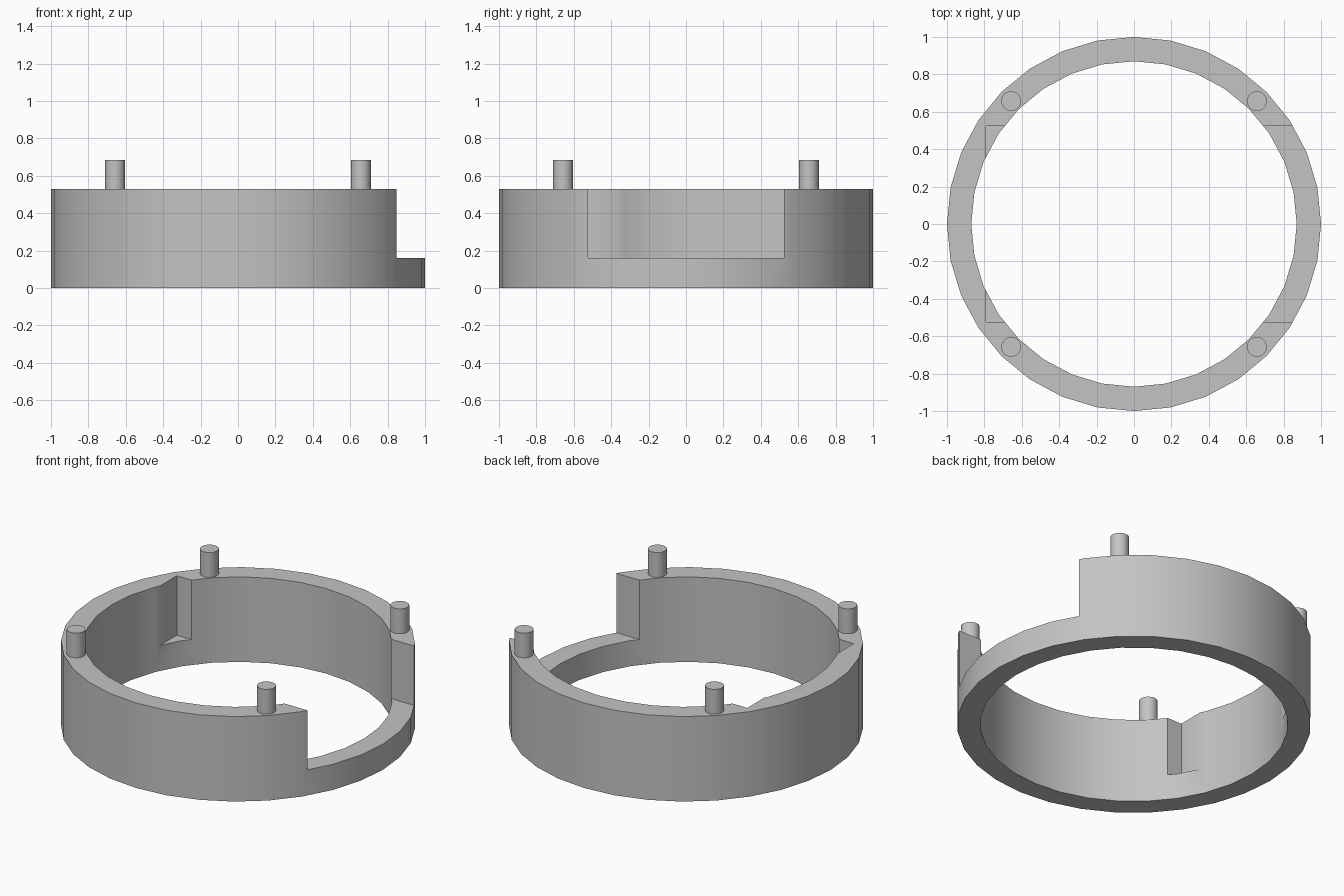
import bpy, bmesh, math

default_cube = bpy.data.objects.get("Cube")
if default_cube:
    bpy.data.objects.remove(default_cube, do_unlink=True)

SIDES = 32
OUTER, INNER, HEIGHT = 1.0, 0.87, 0.53
NOTCH_FLOOR, NOTCH_HALF, NOTCH_BACK = 0.16, 0.525, -0.79
PEG_OFFSET, PEG_RADIUS, PEG_TOP = 0.657, 0.053, 0.685

grey = bpy.data.materials.new("plain grey")
grey.use_nodes = True
grey.diffuse_color = (0.55, 0.55, 0.55, 1)
grey.node_tree.nodes["Principled BSDF"].inputs["Base Color"].default_value = grey.diffuse_color


def activate(obj):
    bpy.ops.object.select_all(action="DESELECT")
    obj.select_set(True)
    bpy.context.view_layer.objects.active = obj


def smooth(obj):
    activate(obj)
    bpy.ops.object.shade_smooth_by_angle(angle=math.radians(30))


# Ring wall: a closed rectangular section swept around z
mesh = bpy.data.meshes.new("ring_wall")
bm = bmesh.new()
section = [(INNER, 0), (OUTER, 0), (OUTER, HEIGHT), (INNER, HEIGHT)]
loops = []
for i in range(SIDES):
    a = math.tau * i / SIDES
    loops.append([bm.verts.new((r * math.cos(a), r * math.sin(a), z)) for r, z in section])
for i in range(SIDES):
    here, after = loops[i], loops[(i + 1) % SIDES]
    for j in range(4):
        k = (j + 1) % 4
        bm.faces.new((here[j], after[j], after[k], here[k]))
bmesh.ops.recalc_face_normals(bm, faces=bm.faces)
bm.to_mesh(mesh)
bm.free()
mesh.materials.append(grey)
ring = bpy.data.objects.new("ring_wall", mesh)
bpy.context.collection.objects.link(ring)

# Box notch: opens the left wall and relieves the inside of the right wall
front, top = 1.3, 0.9
bpy.ops.mesh.primitive_cube_add(
    size=1, location=((NOTCH_BACK + front) / 2, 0, (NOTCH_FLOOR + top) / 2))
cutter = bpy.context.object
cutter.name = "notch_cutter"
cutter.scale = (front - NOTCH_BACK, 2 * NOTCH_HALF, top - NOTCH_FLOOR)
cutter.hide_render = True
cutter.data.materials.append(grey)

cut = ring.modifiers.new("notch", "BOOLEAN")
cut.operation = "DIFFERENCE"
cut.solver = "EXACT"
cut.object = cutter
activate(ring)
bpy.ops.object.modifier_apply(modifier=cut.name)
bpy.data.objects.remove(cutter, do_unlink=True)
smooth(ring)

# Four locating pegs standing on the rim
for side, x in (("left", 1), ("right", -1)):
    for end, y in (("front", -1), ("back", 1)):
        bottom = HEIGHT - 0.02
        bpy.ops.mesh.primitive_cylinder_add(
            vertices=SIDES, radius=PEG_RADIUS, depth=PEG_TOP - bottom,
            location=(x * PEG_OFFSET, y * PEG_OFFSET, (PEG_TOP + bottom) / 2))
        peg = bpy.context.object
        peg.name = f"{end}_{side}_peg"
        peg.data.materials.append(grey)
        smooth(peg)
